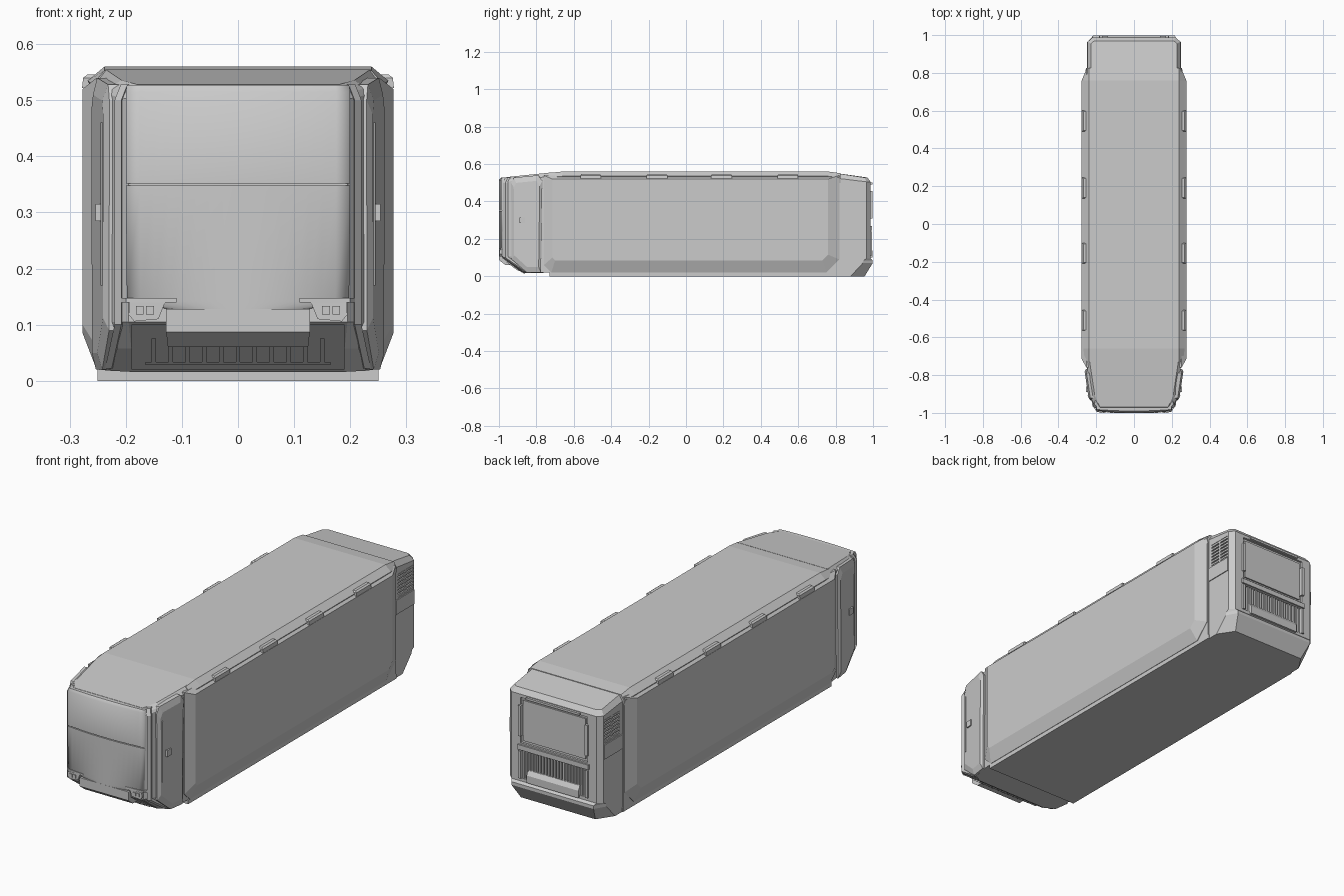
import bpy, bmesh, math
from mathutils import Vector

grey = bpy.data.materials.new("light_grey")
grey.diffuse_color = (0.6, 0.6, 0.6, 1)


def make(name, verts, faces, smooth=False):
    me = bpy.data.meshes.new(name)
    me.from_pydata([tuple(v) for v in verts], [], faces)
    bm = bmesh.new()
    bm.from_mesh(me)
    bmesh.ops.recalc_face_normals(bm, faces=bm.faces)
    for f in bm.faces:
        f.smooth = smooth and len(f.verts) == 4
    bm.to_mesh(me)
    bm.free()
    me.materials.append(grey)
    ob = bpy.data.objects.new(name, me)
    bpy.context.collection.objects.link(ob)
    return ob


def loft(name, rings, smooth=False):
    """Closed rings of equal length joined by quads, capped at both ends."""
    n = len(rings[0])
    faces = [(r * n + i, r * n + (i + 1) % n, (r + 1) * n + (i + 1) % n, (r + 1) * n + i)
             for r in range(len(rings) - 1) for i in range(n)]
    faces += [tuple(range(n)), tuple(range((len(rings) - 1) * n, len(rings) * n))]
    return make(name, [v for r in rings for v in r], faces, smooth)


def box(name, x, y, z):
    return loft(name, [[(x[0], y[0], h), (x[1], y[0], h), (x[1], y[1], h), (x[0], y[1], h)] for h in z])


def prism_x(name, profile, x0, x1):
    return loft(name, [[(x, y, z) for y, z in profile] for x in (x0, x1)])


def mirror_ring(half):
    return list(half) + [(-x, y, z) for x, y, z in reversed(half)]


def inset(outline, dy, dz):
    ys, zs = [p[0] for p in outline], [p[1] for p in outline]
    cy, cz = (min(ys) + max(ys)) / 2, (min(zs) + max(zs)) / 2
    ky, kz = 1 - 2 * dy / (max(ys) - min(ys)), 1 - 2 * dz / (max(zs) - min(zs))
    return [(cy + (y - cy) * ky, cz + (z - cz) * kz) for y, z in outline]


def cut(ob, cutters):
    for c in cutters:
        m = ob.modifiers.new("cut", 'BOOLEAN')
        m.operation, m.object, m.solver = 'DIFFERENCE', c, 'EXACT'
    dg = bpy.context.evaluated_depsgraph_get()
    me = bpy.data.meshes.new_from_object(ob.evaluated_get(dg))
    ob.modifiers.clear()
    ob.data = me
    for c in cutters:
        bpy.data.objects.remove(c)


# Main body core with chamfered roof edges
def body_ring(y, top, k=1.0):
    return mirror_ring([(0.25, y, 0), (0.25, y, 0.02), (0.25, y, 0.50),
                        (0.25 + 0.018 * k, y, top - 0.025), (0.238, y, top)])


loft("body", [body_ring(-0.73, 0.553, 0.5), body_ring(-0.66, 0.56), body_ring(0.76, 0.56),
              body_ring(0.825, 0.551, 0.2)])
box("underframe", (-0.249, 0.249), (-0.73, 0.83), (0, 0.02))

# Cab shell: stacked plan outlines, tapering to the nose
cab = [
    [(0.25, -0.72, 0.02), (0.242, -0.80, 0.02), (0.228, -0.85, 0.018), (0.19, -0.868, 0.016)],
    [(0.25, -0.72, 0.06), (0.236, -0.86, 0.06), (0.215, -0.915, 0.058), (0.19, -0.925, 0.058)],
    [(0.25, -0.72, 0.105), (0.23, -0.92, 0.105), (0.21, -0.965, 0.105), (0.195, -0.985, 0.105)],
    [(0.25, -0.72, 0.52), (0.23, -0.92, 0.51), (0.21, -0.965, 0.505), (0.195, -0.985, 0.502)],
    [(0.253, -0.72, 0.532), (0.228, -0.915, 0.522), (0.205, -0.958, 0.515), (0.19, -0.98, 0.512)],
    [(0.236, -0.72, 0.555), (0.208, -0.905, 0.536), (0.19, -0.95, 0.531), (0.18, -0.97, 0.528)],
]
loft("cab", [mirror_ring(r) for r in cab])


# Bowed front screen in two panes with a seam between
def pane_ring(z, w, bow=0.012, y0=-0.988):
    arc = [(w * (i / 8 - 1), y0 - bow * (1 - (i / 8 - 1) ** 2), z) for i in range(17)]
    return arc + [(w, -0.95, z), (-w, -0.95, z)]


loft("upper_screen", [pane_ring(0.352, 0.2), pane_ring(0.515, 0.2), pane_ring(0.527, 0.198, 0.008, -0.982)], True)
loft("lower_screen", [pane_ring(0.128, 0.125), pane_ring(0.142, 0.198), pane_ring(0.348, 0.2)], True)

# Front bumper lip and ribbed lower grille
loft("bumper_lip", [[(sx * w, y, z) for w, y, z in
                     ((0.128, -1.0, 0.128), (0.128, -1.0, 0.087), (0.125, -0.965, 0.06),
                      (0.125, -0.90, 0.06), (0.128, -0.90, 0.128))] for sx in (-1, 1)])


def slope(z, out):
    return -0.925 + (0.058 - z) * 1.36 - out, z


prism_x("grille_plate", [slope(0.02, 0.004), slope(0.10, 0.004), slope(0.10, -0.02), slope(0.02, -0.02)], -0.19, 0.19)
for i in range(11):
    x = -0.15 + 0.03 * i
    prism_x("grille_rib", [slope(0.034, 0.012), slope(0.075, 0.012), slope(0.075, 0), slope(0.034, 0)], x - 0.004, x + 0.004)
prism_x("grille_rail", [slope(0.028, 0.012), slope(0.034, 0.012), slope(0.034, 0), slope(0.028, 0)], -0.165, 0.165)

for s in (-1, 1):
    # Lamp housing with two square lamps
    loft("lamp_housing", [[(s * x, y, z) for x, z in
                           ((0.13, 0.14), (0.142, 0.11), (0.185, 0.106), (0.195, 0.118), (0.193, 0.14))]
                          for y in (-0.996, -0.95)])
    loft("lamp_brow", [[(s * x, y, z) for x, y in ((0.11, -0.999), (0.2, -0.993), (0.215, -0.965), (0.11, -0.95))]
                       for z in (0.14, 0.148)])
    for x in (0.157, 0.175):
        a, b = sorted((s * (x - 0.007), s * (x + 0.007)))
        box("lamp_rim", (a, b), (-1.0, -0.99), (0.118, 0.133))
        box("lamp", (a + 0.004, b - 0.004), (-1.0, -0.99), (0.122, 0.129))

    # Screen pillar trim, flaring outward near the bottom
    loft("pillar_trim", [[(s * (x + dx), y + dy, z) for x, y in
                          ((0.205, -0.978), (0.217, -0.965), (0.212, -0.945), (0.20, -0.95))]
                         for z, dx, dy in ((0.022, 0.02, 0.112), (0.10, 0.003, 0.0), (0.50, 0.003, 0.0),
                                           (0.528, -0.008, 0.012))])

    # Slanted side panel of the cab
    out = [(-0.775, 0.02), (-0.85, 0.02), (-0.932, 0.09), (-0.935, 0.50), (-0.92, 0.528), (-0.79, 0.54), (-0.768, 0.51)]

    def cx(y, off):
        return s * (0.252 + (y + 0.77) * 0.15 + off)
    loft("cab_side_panel", [[(cx(y, off), y, z) for y, z in o] for o, off in
                            ((out, -0.02), (out, 0.002), (inset(out, 0.014, 0.03), 0.011))])
    loft("cab_side_slot", [[(cx(y, off), y, z) for y, z in
                            ((-0.908, 0.17), (-0.913, 0.17), (-0.913, 0.46), (-0.908, 0.46))]
                           for off in (0, 0.014)])
    a, b = sorted((s * 0.24, s * 0.254))
    box("side_sensor", (a, b), (-0.89, -0.86), (0.285, 0.315))

    # Large bevelled side panel of the body
    base = [(-0.72, 0.02), (0.75, 0.02), (0.82, 0.09), (0.82, 0.54), (-0.76, 0.54), (-0.76, 0.06)]
    face = [(-0.70, 0.085), (0.73, 0.085), (0.76, 0.115), (0.76, 0.52), (-0.715, 0.52), (-0.715, 0.10)]
    loft("side_panel", [[(s * x, y, z) for y, z in o] for x, o in
                        ((0.24, base), (0.252, base), (0.277, face))])

    # Roof edge clips
    for y in (-0.51, -0.155, 0.19, 0.545):
        loft("roof_clip", [[(s * 0.25, y - h, z0), (s * x, y - h, z0), (s * x, y + h, z0), (s * 0.25, y + h, z0)]
                           for z0, x, h in ((0.522, 0.278, 0.055), (0.54, 0.276, 0.055), (0.546, 0.268, 0.05))])


# Rear block with chamfered corners and undercut bumper
def rear_ring(z0, z1, w, yc, we, ye):
    return mirror_ring([(w, 0.80, z0), (w, yc, z1), (we, ye, z1)])


rear = loft("rear_block", [
    rear_ring(0, 0, 0.245, 0.88, 0.195, 0.955), rear_ring(0.07, 0.07, 0.245, 0.945, 0.215, 0.998),
    rear_ring(0.085, 0.085, 0.245, 0.95, 0.215, 0.998), rear_ring(0.095, 0.095, 0.245, 0.965, 0.222, 0.987),
    rear_ring(0.525, 0.505, 0.245, 0.965, 0.222, 0.987), rear_ring(0.552, 0.528, 0.228, 0.955, 0.21, 0.97)])
cut(rear, [box("cut_door", (-0.175, 0.175), (0.977, 1.1), (0.275, 0.49)),
           box("cut_grille", (-0.175, 0.175), (0.965, 1.1), (0.11, 0.24)),
           box("cut_vent_a", (0.238, 0.3), (0.845, 0.958), (0.375, 0.485)),
           box("cut_vent_b", (-0.3, -0.238), (0.845, 0.958), (0.375, 0.485))])

# Rear door, handles, slatted grille and plate
box("rear_door", (-0.163, 0.163), (0.97, 0.984), (0.287, 0.478))
box("rear_bar", (-0.185, 0.185), (0.98, 0.995), (0.245, 0.268))
box("rear_top_beam", (-0.14, 0.14), (0.965, 0.998), (0.492, 0.502))
for i in range(21):
    x = -0.16 + 0.016 * i
    box("rear_slat", (x - 0.004, x + 0.004), (0.96, 0.984), (0.11, 0.24))
prism_x("rear_plate", [(0.96, 0.10), (0.998, 0.10), (0.998, 0.135), (0.985, 0.155), (0.96, 0.155)], -0.135, 0.135)
for s in (-1, 1):
    a, b = sorted((s * 0.168, s * 0.182))
    box("rear_handle", (a, b), (0.975, 0.997), (0.31, 0.455))
    box("grille_post", (a, b), (0.975, 0.995), (0.11, 0.24))
    # Side vent slats and the cover below them
    a, b = sorted((s * 0.235, s * 0.2445))
    for i in range(7):
        z = 0.382 + i * 0.016
        box("vent_slat", (a, b), (0.845, 0.958), (z - 0.004, z + 0.005))
    box("vent_post", (a, b), (0.897, 0.906), (0.375, 0.485))
    a, b = sorted((s * 0.24, s * 0.249))
    box("vent_cover", (a, b), (0.828, 0.964), (0.30, 0.368))
